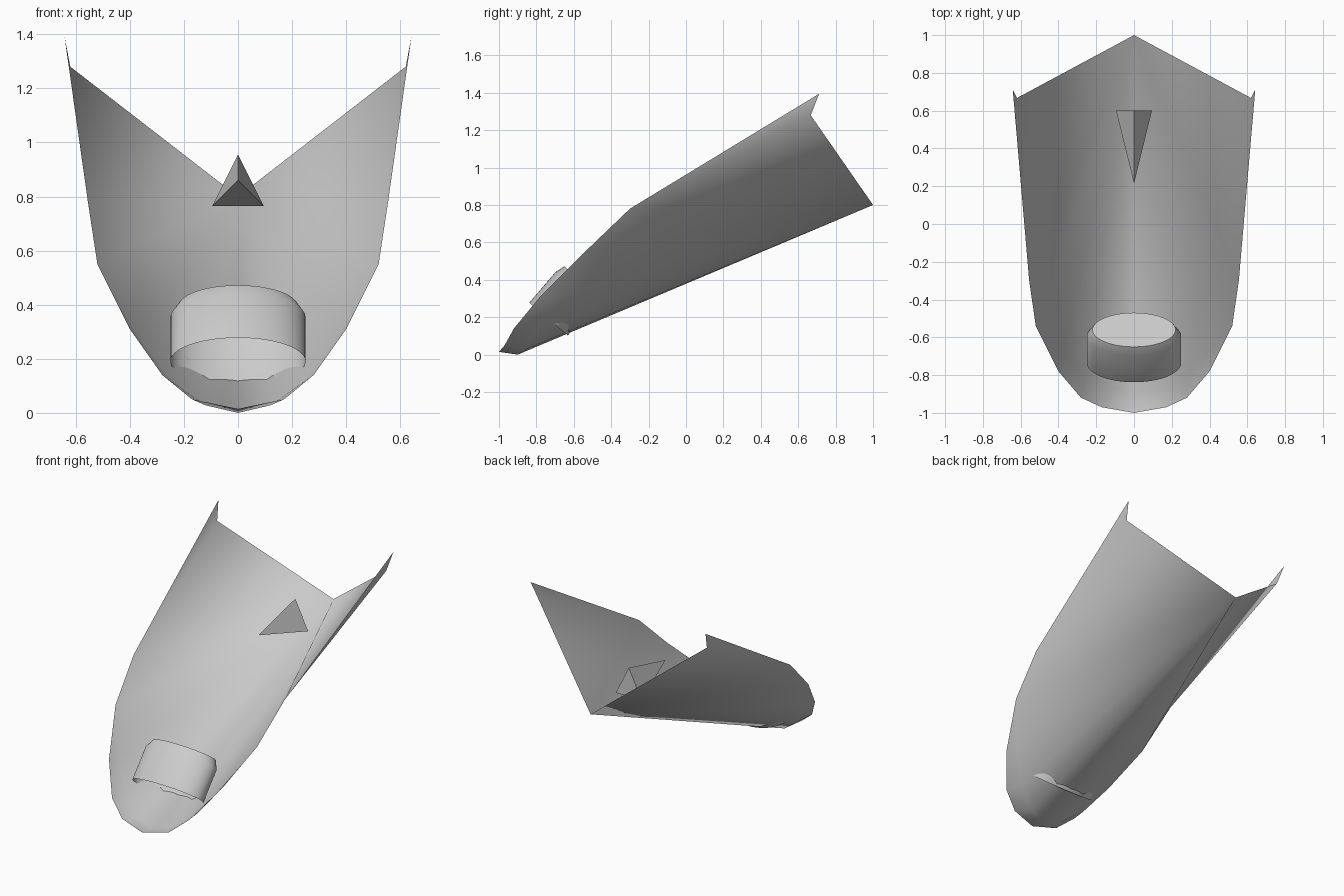
import bpy, bmesh, math
from mathutils import Vector

cube = bpy.data.objects.get("Cube")
if cube:
    bpy.data.objects.remove(cube)

grey = bpy.data.materials.new("light_grey")
grey.use_nodes = True
tone = (0.6, 0.6, 0.6, 1)
grey.diffuse_color = tone
grey.node_tree.nodes["Principled BSDF"].inputs["Base Color"].default_value = tone


def finish(bm, name, smooth_angle=None):
    """Turn a bmesh into a linked object with its shading and colour."""
    mesh = bpy.data.meshes.new(name)
    bm.to_mesh(mesh)
    bm.free()
    mesh.materials.append(grey)
    obj = bpy.data.objects.new(name, mesh)
    bpy.context.collection.objects.link(obj)
    if smooth_angle:
        bpy.ops.object.select_all(action="DESELECT")
        obj.select_set(True)
        bpy.context.view_layer.objects.active = obj
        bpy.ops.object.shade_smooth_by_angle(angle=math.radians(smooth_angle))
    return obj


# Hull: a fan from the rear end of the keel to a lower curve, then a lip to the rim
bm = bmesh.new()


def points(*coords):
    return [bm.verts.new(c) for c in coords]


stern, nose, corner, tip = points(
    (0, 1, 0.8), (0, -1, 0.015), (0.62, 0.667, 1.28), (0.642, 0.712, 1.395))
lower = points((0, -0.9, 0), (0.12, -0.86, 0.028), (0.257, -0.8, 0.132), (0.38, -0.7, 0.302))
rim = points((0.17, -0.97, 0.05), (0.28, -0.92, 0.14), (0.4, -0.78, 0.31),
             (0.52, -0.54, 0.55), (0.555, -0.3, 0.78))
fan = lower + rim[3:] + [corner]
for a, b in zip(fan, fan[1:]):
    bm.faces.new((stern, a, b))
bm.faces.new((rim[4], tip, corner))
# Lip around the nose
bm.faces.new((nose, lower[1], lower[0]))
bm.faces.new((nose, rim[0], lower[1]))
for i in range(2):
    bm.faces.new((lower[i + 1], rim[i], rim[i + 1]))
    bm.faces.new((lower[i + 1], rim[i + 1], lower[i + 2]))
bm.faces.new((lower[3], rim[2], rim[3]))
# Mirror the half hull and weld along the keel
bmesh.ops.mirror(bm, geom=bm.verts[:] + bm.edges[:] + bm.faces[:],
                 axis="X", merge_dist=0.0001)
bmesh.ops.remove_doubles(bm, verts=bm.verts[:], dist=0.0001)
bmesh.ops.recalc_face_normals(bm, faces=bm.faces[:])
finish(bm, "hull", 180)

# Canopy: squashed, tilted drum, open in front, with a chamfered rear edge
front, back = Vector((0, -0.735, 0.19)), Vector((0, -0.56, 0.395))
axis = (back - front).normalized()
side = Vector((1, 0, 0))
up = side.cross(axis)
bm = bmesh.new()
rings = []
count = 48
for along, size in ((0, 1), (0.8, 1), (1, 0.88)):
    ring = []
    for j in range(count):
        t = math.tau * j / count
        offset = side * 0.25 * math.cos(t) + up * 0.135 * math.sin(t)
        ring.append(bm.verts.new(front.lerp(back, along) + offset * size))
    rings.append(ring)
for a, b in zip(rings, rings[1:]):
    for j in range(count):
        n = (j + 1) % count
        bm.faces.new((a[j], a[n], b[n], b[j]))
bm.faces.new(rings[-1])
bmesh.ops.recalc_face_normals(bm, faces=bm.faces[:])
finish(bm, "canopy", 40)

# Fin: flat-sided tetrahedron floating over the rear of the keel
bm = bmesh.new()
points((-0.095, 0.6, 0.765), (0.095, 0.6, 0.765), (0, 0.6, 0.955), (0, 0.215, 0.86))
bmesh.ops.convex_hull(bm, input=bm.verts[:])
bmesh.ops.recalc_face_normals(bm, faces=bm.faces[:])
finish(bm, "rear_fin")
